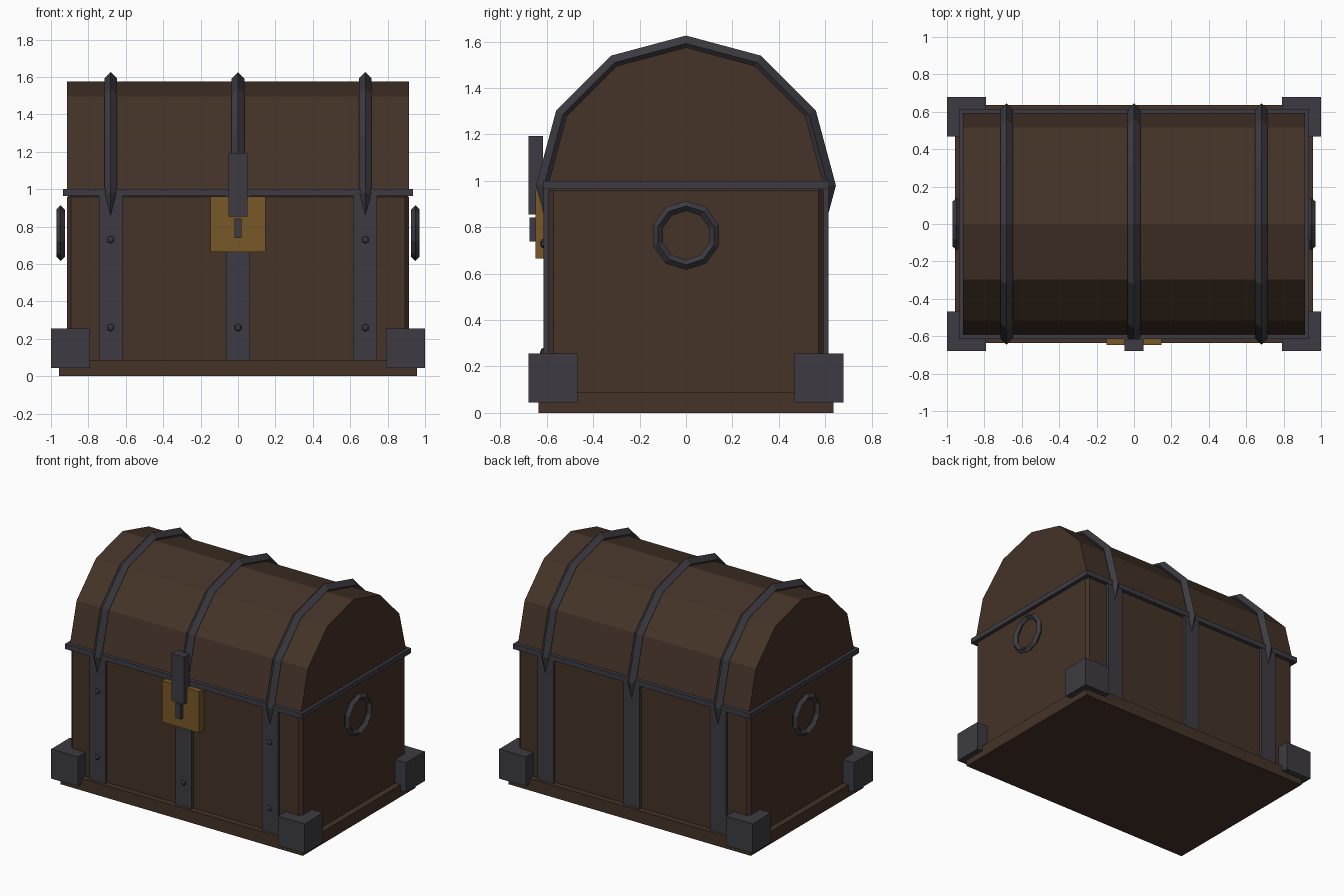
import bpy, bmesh, math

if "Cube" in bpy.data.objects:
    bpy.data.objects.remove(bpy.data.objects["Cube"])


def material(name, rgb):
    m = bpy.data.materials.new(name)
    m.diffuse_color = (*rgb, 1)
    m.use_nodes = True
    m.node_tree.nodes["Principled BSDF"].inputs["Base Color"].default_value = m.diffuse_color
    return m


WOOD = material("dark_wood", (0.058, 0.033, 0.021))
IRON = material("dark_iron", (0.047, 0.044, 0.054))
BRASS = material("aged_brass", (0.19, 0.098, 0.02))


def finish(name, mat):
    ob = bpy.context.object
    ob.name = name
    ob.data.materials.append(mat)
    return ob


def box(name, mat, x, y, z, bevel=0):
    """Box from (min, max) ranges."""
    bpy.ops.mesh.primitive_cube_add(size=1, location=[(a + b) / 2 for a, b in (x, y, z)])
    ob = finish(name, mat)
    ob.scale = [b - a for a, b in (x, y, z)]
    bpy.ops.object.transform_apply(location=False, rotation=False, scale=True)
    if bevel:
        mod = ob.modifiers.new("edge", 'BEVEL')
        mod.width, mod.segments = bevel, 1
    return ob


def ring(name, x, z, major, minor, sides):
    """Diamond-section ring with its axis along x."""
    bpy.ops.mesh.primitive_torus_add(major_segments=sides, minor_segments=4,
                                     major_radius=major, minor_radius=minor,
                                     location=(x, 0, z), rotation=(0, math.pi / 2, 0))
    return finish(name, IRON)


# Wooden base and body, iron rim
box("base", WOOD, (-.956, .956), (-.635, .635), (0, .087))
box("body", WOOD, (-.913, .913), (-.593, .593), (.05, .98), .021)
box("rim", IRON, (-.935, .935), (-.616, .616), (.964, 1.0))

# Half-barrel lid: upper half of a twelve-sided profile
LID_Z, LID_R = .98, .595
bm = bmesh.new()
angles = [math.pi * i / 6 for i in range(7)]
profile = [bm.verts.new((-.913, LID_R * math.cos(a), LID_Z + LID_R * math.sin(a))) for a in angles]
face = bm.faces.new(profile)
new = bmesh.ops.extrude_face_region(bm, geom=[face])["geom"]
bmesh.ops.translate(bm, vec=(1.826, 0, 0), verts=[g for g in new if isinstance(g, bmesh.types.BMVert)])
bmesh.ops.recalc_face_normals(bm, faces=bm.faces)
mesh = bpy.data.meshes.new("lid")
bm.to_mesh(mesh)
bm.free()
lid = bpy.data.objects.new("lid", mesh)
bpy.context.collection.objects.link(lid)
mesh.materials.append(WOOD)

# Iron bands over the lid, straps front and back, rivets on the front
for x in (-.681, 0, .681):
    ring("lid_band", x, LID_Z, .612, .034, 12)
    for s in (-1, 1):
        box("strap", IRON, (x - .063, x + .063), sorted((s * .57, s * .614)), (.086, .98))
    for z in (.26, .73):
        bpy.ops.mesh.primitive_uv_sphere_add(segments=6, ring_count=4, radius=.024,
                                             location=(x, -.606, z), rotation=(math.pi / 2, 0, 0))
        finish("rivet", IRON)

# Corner blocks and side ring handles
for sx in (-1, 1):
    ring("ring_handle", sx * .948, .765, .127, .022, 10)
    for sy in (-1, 1):
        box("corner_block", IRON, sorted((sx * .79, sx * 1.0)), sorted((sy * .468, sy * .678)), (.045, .256))

# Lock
box("lock_plate", BRASS, (-.147, .147), (-.648, -.58), (.665, .96))
box("hasp", IRON, (-.05, .05), (-.678, -.616), (.855, 1.193))
box("keyhole", IRON, (-.02, .02), (-.675, -.64), (.738, .843))
